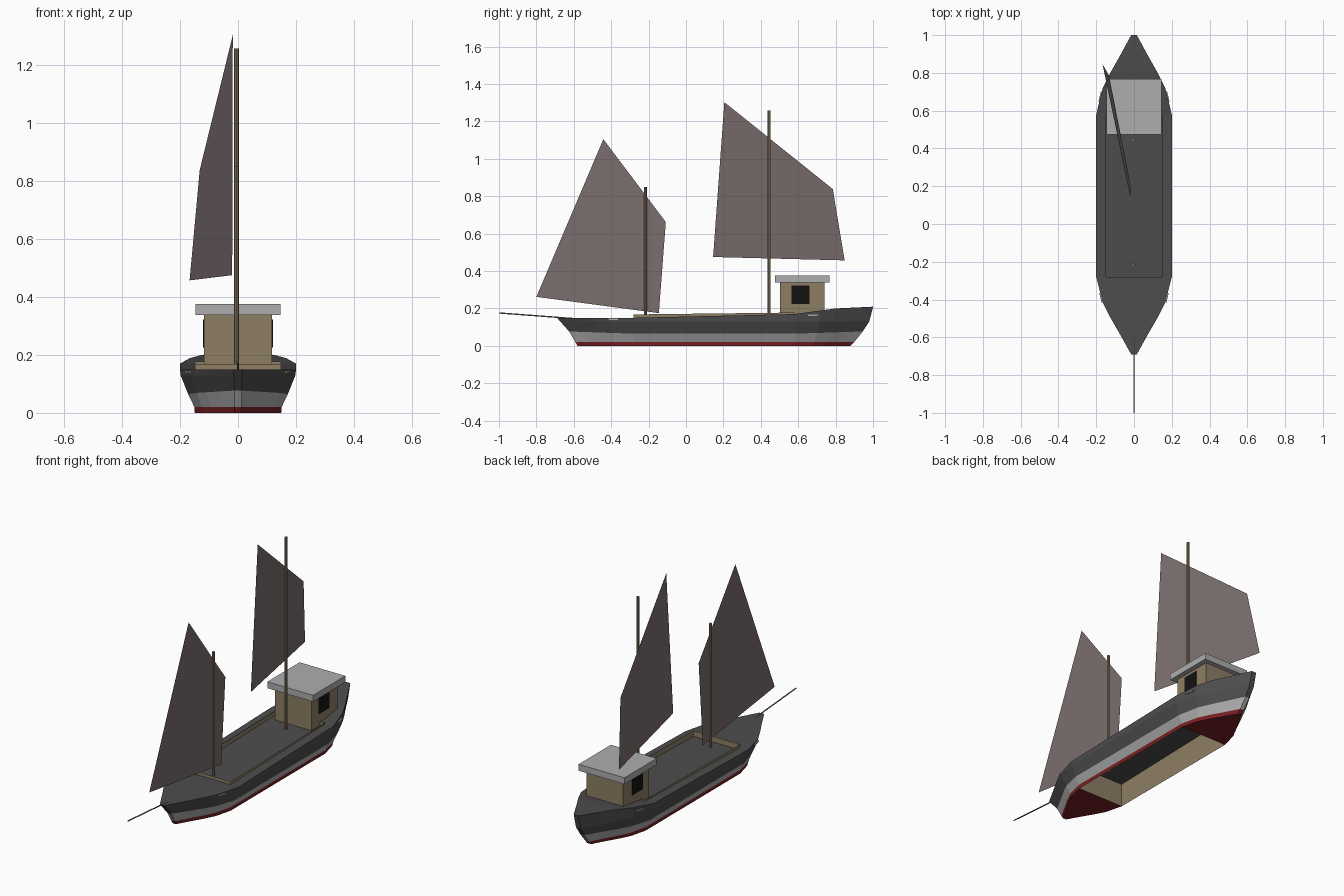
import bpy, bmesh, math
from mathutils import Vector

if "Cube" in bpy.data.objects:
    bpy.data.objects.remove(bpy.data.objects["Cube"])


def mat(name, r, g, b):
    m = bpy.data.materials.new(name)
    m.diffuse_color = (r, g, b, 1)
    m.use_nodes = True
    m.node_tree.nodes["Principled BSDF"].inputs["Base Color"].default_value = m.diffuse_color
    return m


DARK = mat("dark_grey", .075, .075, .075)
LIGHT = mat("light_grey", .42, .42, .42)
RED = mat("dark_red", .19, .015, .017)
TAN = mat("tan_wood", .27, .21, .13)
SAIL = mat("brown_sail", .2, .158, .158)
BLACK = mat("black_glass", .006, .006, .006)


def make(name, verts, faces, mats, idx=None):
    me = bpy.data.meshes.new(name)
    me.from_pydata(verts, [], faces)
    for m in mats:
        me.materials.append(m)
    if idx:
        for p, i in zip(me.polygons, idx):
            p.material_index = i
    ob = bpy.data.objects.new(name, me)
    bpy.context.collection.objects.link(ob)
    return ob


def box(name, x0, x1, y0, y1, z0, z1, m):
    v = [(x, y, z) for z in (z0, z1) for x, y in ((x0, y0), (x1, y0), (x1, y1), (x0, y1))]
    f = [(3, 2, 1, 0), (4, 5, 6, 7)] + [(i, (i + 1) % 4, (i + 1) % 4 + 4, i + 4) for i in range(4)]
    return make(name, v, f, [m])


def pole(name, a, b, r, m):
    a, b = Vector(a), Vector(b)
    bpy.ops.mesh.primitive_cylinder_add(vertices=8, radius=r, depth=(b - a).length, location=(a + b) / 2)
    ob = bpy.context.object
    ob.name = name
    ob.rotation_euler = (b - a).to_track_quat('Z', 'Y').to_euler()
    ob.data.materials.append(m)
    return ob


def sheer(y):
    pts = [(-.7, .15), (-.28, .15), (.58, .17), (.8, .2), (1.01, .21)]
    for (y0, z0), (y1, z1) in zip(pts, pts[1:]):
        if y <= y1:
            return z0 + (z1 - z0) * (y - y0) / (y1 - y0)
    return .21


# Hull: lofted stations; each level has height, half width, bow tip y, stern tip y
BOW, STERN, HOLD = -.28, .58, .148
levels = [(0, .149, -.58, .88), (.021, .151, -.592, .9), (.065, .172, -.625, .945),
          (.13, .198, -.672, .98), (None, .2, -.69, 1.0)]
taper = [(0, 1), (.33, .83), (.53, .62), (.75, .36), (1, .075)]
stations = [(t, w, 2) for t, w in reversed(taper)] + [(t, w, 3) for t, w in taper]
rings = []
for t, w, end in stations:
    ring = []
    for lv in levels:
        base = BOW if end == 2 else STERN
        y = base + (lv[end] - base) * t
        z = sheer(y) if lv[0] is None else lv[0] + (.012 * t if lv[0] == .065 else 0)
        ring.append((lv[1] * w, y, z))
    rings.append([(-x, y, z) for x, y, z in reversed(ring)] + ring)
n = len(rings[0])
verts = [v for r in rings for v in r]
colour = [0, 0, 1, 2, 3, 2, 1, 0, 0]   # dark, light, red side, red bottom
faces, idx = [], []
for i in range(len(rings) - 1):
    for k in range(n - 1):
        if k == 4 and i == 4:          # open bottom below the hold
            continue
        faces.append((i * n + k, i * n + k + 1, (i + 1) * n + k + 1, (i + 1) * n + k))
        idx.append(min(colour[k], 2))
    if i != 4:                         # bow and stern deck
        faces.append((i * n + n - 1, i * n, (i + 1) * n, (i + 1) * n + n - 1))
        idx.append(0)
for i in (0, len(rings) - 1):          # narrow stem and stern strips
    for k in range(4):
        faces.append((i * n + k, i * n + k + 1, i * n + n - 2 - k, i * n + n - 1 - k))
        idx.append(colour[k])
hull = make("hull", verts, faces, [DARK, LIGHT, RED], idx)
bm = bmesh.new()
bm.from_mesh(hull.data)
bmesh.ops.recalc_face_normals(bm, faces=bm.faces)
bm.to_mesh(hull.data)
bm.free()

# Side decks
for s, nm in ((-1, "left"), (1, "right")):
    make(nm + "_side_deck", [(s * HOLD, BOW, .15), (s * .2, BOW, .15), (s * .2, STERN, .17), (s * HOLD, STERN, .17)],
         [(0, 1, 2, 3) if s > 0 else (3, 2, 1, 0)], [DARK])

# Hold walls rising above the deck as a coaming, and the sunken deck
corners = [(-HOLD, BOW), (HOLD, BOW), (HOLD, STERN), (-HOLD, STERN)]
make("hold_walls", [(x, y, 0) for x, y in corners] + [(x, y, sheer(y) + (.018 if y < 0 else .008)) for x, y in corners],
     [(i, (i + 1) % 4, (i + 1) % 4 + 4, i + 4) for i in range(4)], [TAN])
make("main_deck", [(x, y, sheer(y) - .015) for x, y in corners], [(0, 1, 2, 3)], [DARK])

# Wheelhouse with roof and side windows
box("wheelhouse", -.117, .117, .502, .74, .15, .34, TAN)
box("wheelhouse_roof", -.146, .146, .475, .768, .338, .375, LIGHT)
for s, nm in ((-1, "left"), (1, "right")):
    x = s * .117
    box(nm + "_window", x - .003, x + .003, .563, .66, .225, .322, BLACK)

# Small pale plates on the hull near bow and stern
for s, nm in ((-1, "left"), (1, "right")):
    for y, x, z, a, e in ((-.39, .174, .141, -.25, "bow"), (.675, .178, .163, .25, "stern")):
        p = box(f"{nm}_{e}_plate", -.004, .004, -.027, .027, -.004, .004, LIGHT)
        p.location = (s * x, y, z)
        p.rotation_euler.z = s * math.atan(a)

# Masts and bowsprit
MX = -.005
pole("main_mast", (MX, .445, .14), (MX, .445, 1.257), .008, TAN)
pole("fore_mast", (MX, -.217, .13), (MX, -.217, .85), .008, TAN)
pole("bowsprit", (0, -1, .176), (0, -.6, .146), .0035, TAN)

# Sails
make("main_sail", [(-.02, .145, .475), (-.167, .848, .457), (-.132, .785, .838), (-.018, .205, 1.303)],
     [(0, 1, 2, 3)], [SAIL])
make("fore_sail", [(MX, -.8, .262), (MX, -.145, .175), (MX, -.108, .662), (MX, -.442, 1.105)],
     [(0, 1, 2, 3)], [SAIL])
